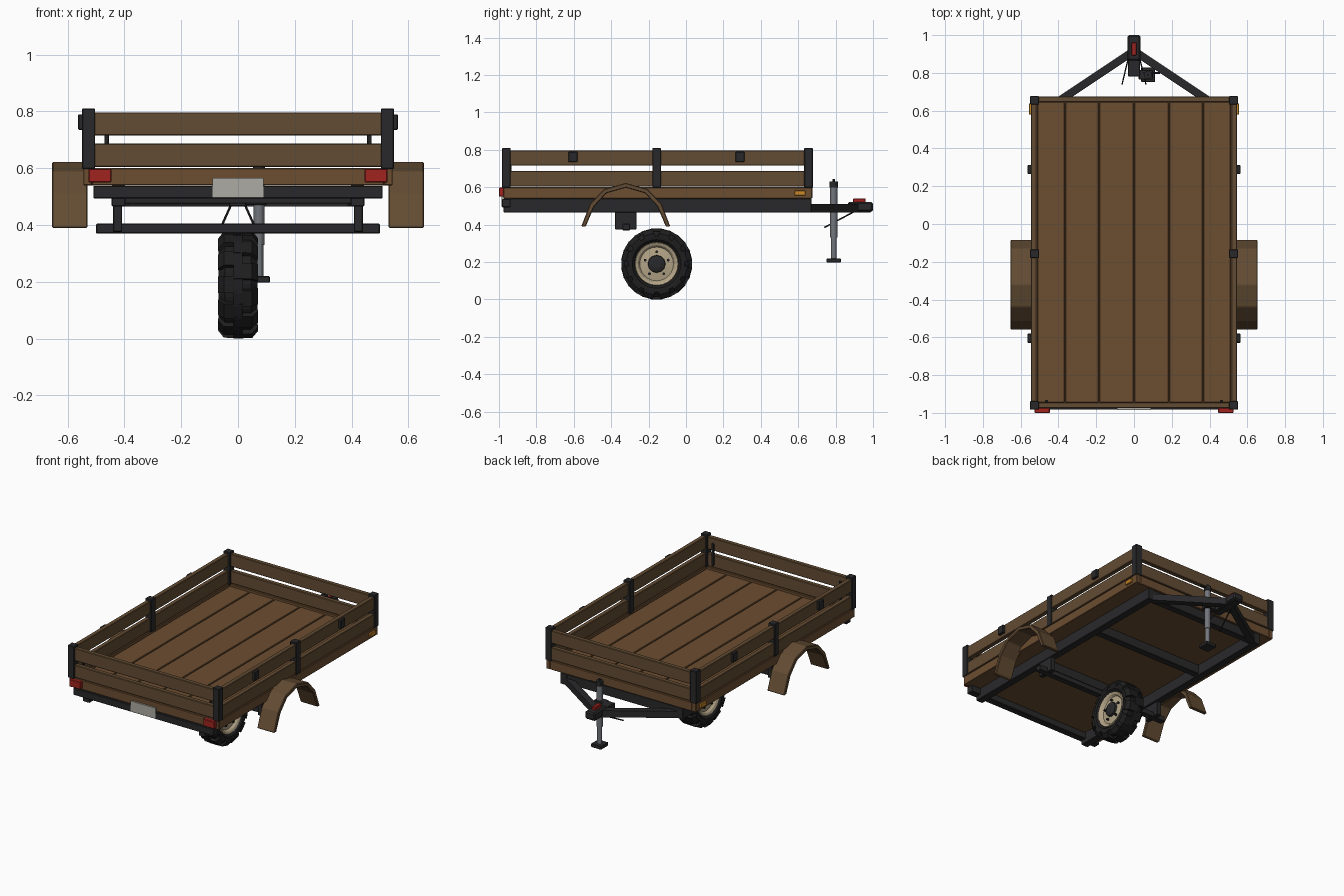
import bpy, bmesh, math
from mathutils import Vector, Matrix

if "Cube" in bpy.data.objects:
    bpy.data.objects.remove(bpy.data.objects["Cube"])

def mat(name, *c):
    m = bpy.data.materials.new(name)
    m.diffuse_color = (*c, 1)
    m.use_nodes = True
    m.node_tree.nodes["Principled BSDF"].inputs["Base Color"].default_value = m.diffuse_color
    return m

WOOD = mat("wood", .125, .072, .033)
FLOOR = mat("floor_wood", .15, .075, .03)
BLACK = mat("black_steel", .022, .022, .024)
RUBBER = mat("rubber", .014, .013, .013)
CREAM = mat("cream", .45, .37, .24)
RED = mat("red", .35, .017, .013)
AMBER = mat("amber", .6, .25, .02)
PLATE = mat("plate_grey", .42, .41, .37)
STEEL = mat("steel", .17, .18, .2)

def finish(name, bm, m, bevel=0.0):
    bmesh.ops.recalc_face_normals(bm, faces=bm.faces)
    me = bpy.data.meshes.new(name)
    bm.to_mesh(me)
    bm.free()
    me.materials.append(m)
    ob = bpy.data.objects.new(name, me)
    bpy.context.collection.objects.link(ob)
    if bevel:
        b = ob.modifiers.new("bevel", 'BEVEL')
        b.width = bevel
        b.segments = 1
    return ob

def box(name, x, y, z, m, bevel=.003):
    """Box from (min, max) ranges."""
    bm = bmesh.new()
    bmesh.ops.create_cube(bm, size=1)
    for v in bm.verts:
        v.co = [(r[0] + r[1]) / 2 + c * (r[1] - r[0]) for r, c in zip((x, y, z), v.co)]
    return finish(name, bm, m, bevel)

def pair(name, x, y, z, m, bevel=.003):
    """Box mirrored on both sides of x = 0."""
    box(name + "_right", x, y, z, m, bevel)
    box(name + "_left", (-x[1], -x[0]), y, z, m, bevel)

def rod(name, a, b, r, m, n=10, square=None):
    """Cylinder (or square bar with width, height) between two points."""
    a, b = Vector(a), Vector(b)
    d = b - a
    bm = bmesh.new()
    if square:
        bmesh.ops.create_cube(bm, size=1, matrix=Matrix.Diagonal((square[1], square[0], d.length, 1)))
        side = Vector((0, 0, 1)).cross(d).normalized()
        dn = d.normalized()
        rot = Matrix((side.cross(dn), side, dn)).transposed()
        rot.col[0] = side.cross(dn)
    else:
        bmesh.ops.create_cone(bm, cap_ends=True, segments=n, radius1=r, radius2=r, depth=d.length)
        rot = d.to_track_quat('Z', 'Y').to_matrix()
    bm.transform(Matrix.Translation((a + b) / 2) @ rot.to_4x4())
    return finish(name, bm, m)

def lathe(name, prof, c, m, n=24):
    """Closed profile of (x, radius) turned around the x axis through c."""
    bm = bmesh.new()
    rings = []
    for i in range(n):
        t = math.tau * i / n
        rings.append([bm.verts.new((c[0] + x, c[1] + r * math.cos(t), c[2] + r * math.sin(t))) for x, r in prof])
    k = len(prof)
    for i in range(n):
        A, B = rings[i], rings[(i + 1) % n]
        for j in range(k):
            bm.faces.new((A[j], A[(j + 1) % k], B[(j + 1) % k], B[j]))
    return finish(name, bm, m)

# floor: base sheet and six planks
box("floor_base", (-.53, .53), (-.96, .66), (.54, .558), FLOOR, 0)
edges = [-.515, -.365, -.185, 0, .185, .365, .515]
for i in range(6):
    box(f"floor_plank_{i}", (edges[i] + .003, edges[i + 1] - .003), (-.945, .645), (.556, .585), FLOOR)

# sill and slatted walls
for part, z in (("sill", (.54, .60)), ("lower_slat", (.605, .687)), ("upper_slat", (.715, .797))):
    m = FLOOR if part == "sill" else WOOD
    pair("side_" + part, (.515, .545), (-.975, .675), z, m)
    box("front_" + part, (-.514, .514), (-.975, -.945), z, m)
    box("back_" + part, (-.514, .514), (.645, .675), z, m)

# posts, side stake brackets, gate straps
for n, y in (("front", -.96), ("middle", -.157), ("back", .655)):
    pair(f"{n}_post", (.503, .55), (y - .023, y + .023), (.597, .81), BLACK)
for i, y in enumerate((-.605, .288)):
    pair(f"side_bracket_{i}", (.543, .563), (y - .024, y + .024), (.735, .79), BLACK)
pair("gate_strap", (.455, .471), (-.947, -.933), (.62, .765), BLACK)

# chassis
pair("chassis_rail", (.397, .445), (-.975, .67), (.465, .54), BLACK)
for i, (y, w) in enumerate(((-.96, .51), (-.42, .40), (.12, .40), (.645, .40))):
    box(f"crossmember_{i}", (-w, w), (y - .023, y + .023), (.493 if i == 0 else .475, .538), BLACK)

# axle and its hangers
box("axle", (-.5, .5), (-.34, -.30), (.37, .405), BLACK)
pair("axle_hanger", (.408, .44), (-.38, -.265), (.375, .47), BLACK)

# lights and plate
pair("tail_light", (.446, .527), (-1.0, -.973), (.55, .598), RED)
pair("side_marker", (.543, .557), (.58, .638), (.556, .583), AMBER)
box("rear_plate", (-.09, .09), (-.986, -.974), (.497, .566), PLATE, 0)

# fenders: faceted arches
half = [(.238, .39), (.192, .51), (.117, .59), (0, .623)]
arch = [Vector((-a, b)) for a, b in half] + [Vector(p) for p in half[-2::-1]]
for side, s in (("right", 1), ("left", -1)):
    bm = bmesh.new()
    rows = []
    for p in arch:
        q = Vector((p.x * .88, .39 + (p.y - .39) * .89)) if p.y > .4 else Vector((p.x * .9, p.y))
        rows.append([bm.verts.new((s * x, w.x - .322, w.y)) for x, w in ((.53, p), (.655, p), (.655, q), (.53, q))])
    for A, B in zip(rows, rows[1:]):
        for j in range(4):
            bm.faces.new((A[j], A[(j + 1) % 4], B[(j + 1) % 4], B[j]))
    bm.faces.new(rows[0])
    bm.faces.new(rows[-1])
    finish(f"fender_{side}", bm, WOOD, .004)

# wheel: tyre, rim, hub, bolts
C = Vector((0, -.157, .19))
lathe("tyre", [(-.048, .115), (-.064, .13), (-.068, .15), (-.045, .175), (.045, .175),
               (.068, .15), (.064, .13), (.048, .115)], C, RUBBER)
lathe("rim", [(-.045, .118), (-.058, .114), (-.052, .1), (-.038, .09), (-.045, .04), (-.045, .001),
              (.045, .001), (.045, .04), (.038, .09), (.052, .1), (.058, .114), (.045, .118)], C, CREAM)
lathe("hub", [(-.066, .001), (-.066, .024), (-.058, .045), (-.04, .048), (.04, .048), (.058, .045),
              (.066, .024), (.066, .001)], C, BLACK, 12)
for i in range(5):
    t = math.tau * i / 5 + math.pi / 2
    p = C + Vector((0, .065 * math.cos(t), .065 * math.sin(t)))
    rod(f"wheel_bolt_{i}", p - Vector((.054, 0, 0)), p + Vector((.054, 0, 0)), .008, BLACK, 6)

# tread lugs, staggered left and right, wrapping over the shoulder
for s, n in ((1, "right"), (-1, "left")):
    for i in range(12):
        bm = bmesh.new()
        prof = [(-.015, .165), (-.015, .189), (.05, .187), (.07, .162), (.069, .143), (.04, .15)]
        L, R = [[bm.verts.new((s * x, w, r)) for x, r in prof] for w in (-.029, .029)]
        bm.faces.new(L)
        bm.faces.new(R)
        for j in range(6):
            bm.faces.new((L[j], L[(j + 1) % 6], R[(j + 1) % 6], R[j]))
        t = math.tau * (i + (.5 if s > 0 else 0)) / 12
        bm.transform(Matrix.Translation(C) @ Matrix.Rotation(t, 4, 'X'))
        finish(f"tread_lug_{n}_{i}", bm, RUBBER)

# drawbar, coupler, release lever, safety rods
for s, n in ((1, "right"), (-1, "left")):
    rod(f"drawbar_{n}", (s * .40, .65, .488), (s * .01, .91, .488), 0, BLACK, square=(.042, .044))
    rod(f"safety_rod_{n}", (s * .025, .9, .47), (s * .063, .74, .385), .004, BLACK, 6)
box("coupler_tube", (-.031, .031), (.78, .99), (.466, .508), BLACK)
box("coupler_head", (-.035, .035), (.865, 1.0), (.47, .52), BLACK, .008)
box("release_lever", (-.013, .013), (.893, .96), (.515, .54), RED)

# jack stand
J = (.074, .79)
rod("jack_tube", (*J, .33), (*J, .60), .019, STEEL, 12)
rod("jack_leg", (*J, .21), (*J, .34), .015, STEEL, 12)
rod("jack_cap", (*J, .598), (*J, .63), .022, BLACK, 12)
rod("jack_pin", (*J, .62), (*J, .643), .006, BLACK, 8)
rod("jack_handle", (.05, .80, .615), (.138, .80, .615), .005, BLACK, 8)
box("jack_clamp", (.025, .1), (.765, .815), (.47, .505), BLACK)
box("jack_foot", (.037, .112), (.752, .828), (.197, .22), BLACK)
